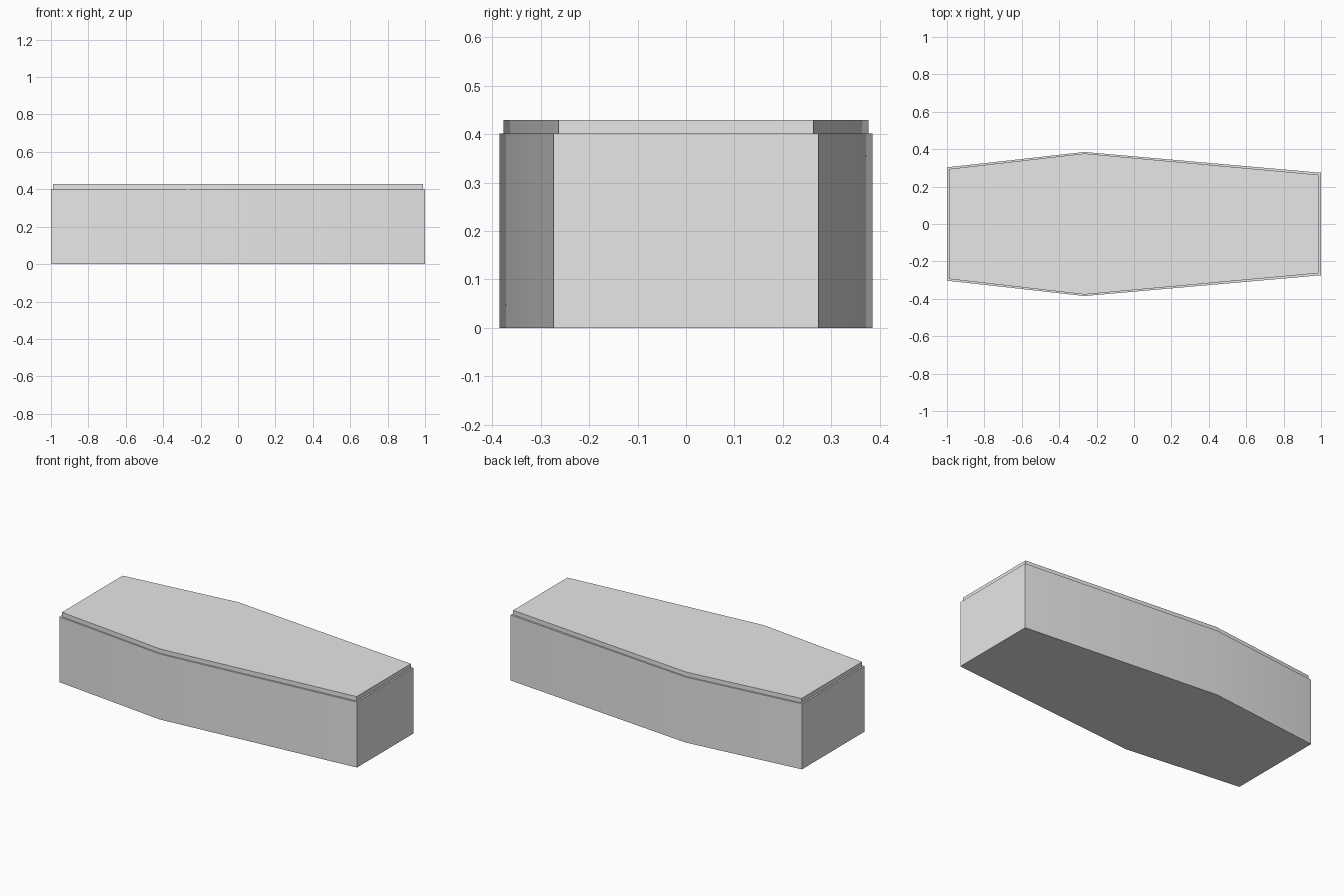
import bpy
import bmesh
import math

cube = bpy.data.objects.get("Cube")
if cube:
    bpy.data.objects.remove(cube, do_unlink=True)

grey = bpy.data.materials.new("plain_grey")
grey.use_nodes = True
grey.diffuse_color = (0.8, 0.8, 0.8, 1)
grey.node_tree.nodes["Principled BSDF"].inputs["Base Color"].default_value = (0.8, 0.8, 0.8, 1)


def prism(name, half_outline, bottom, top):
    """Extrude an outline, mirrored across the long axis, from bottom to top."""
    outline = [(x, -y) for x, y in half_outline] + list(reversed(half_outline))
    bm = bmesh.new()
    base = bm.faces.new([bm.verts.new((x, y, bottom)) for x, y in outline])
    raised = bmesh.ops.extrude_face_region(bm, geom=[base], use_keep_orig=True)["geom"]
    for v in raised:
        if isinstance(v, bmesh.types.BMVert):
            v.co.z = top
    bmesh.ops.recalc_face_normals(bm, faces=bm.faces)
    mesh = bpy.data.meshes.new(name)
    bm.to_mesh(mesh)
    bm.free()
    mesh.materials.append(grey)
    obj = bpy.data.objects.new(name, mesh)
    bpy.context.collection.objects.link(obj)
    # Soft shading over the shallow shoulder bend, sharp elsewhere
    bpy.ops.object.select_all(action="DESELECT")
    obj.select_set(True)
    bpy.context.view_layer.objects.active = obj
    bpy.ops.object.shade_smooth_by_angle(angle=math.radians(30))
    return obj


# Six-sided box, widest at the shoulders
prism("box_body", [(-1, 0.303), (-0.265, 0.385), (1, 0.274)], 0, 0.402)

# Thin lid, set in slightly from the box edge
prism("lid", [(-0.99, 0.294), (-0.265, 0.377), (0.99, 0.263)], 0.402, 0.429)
